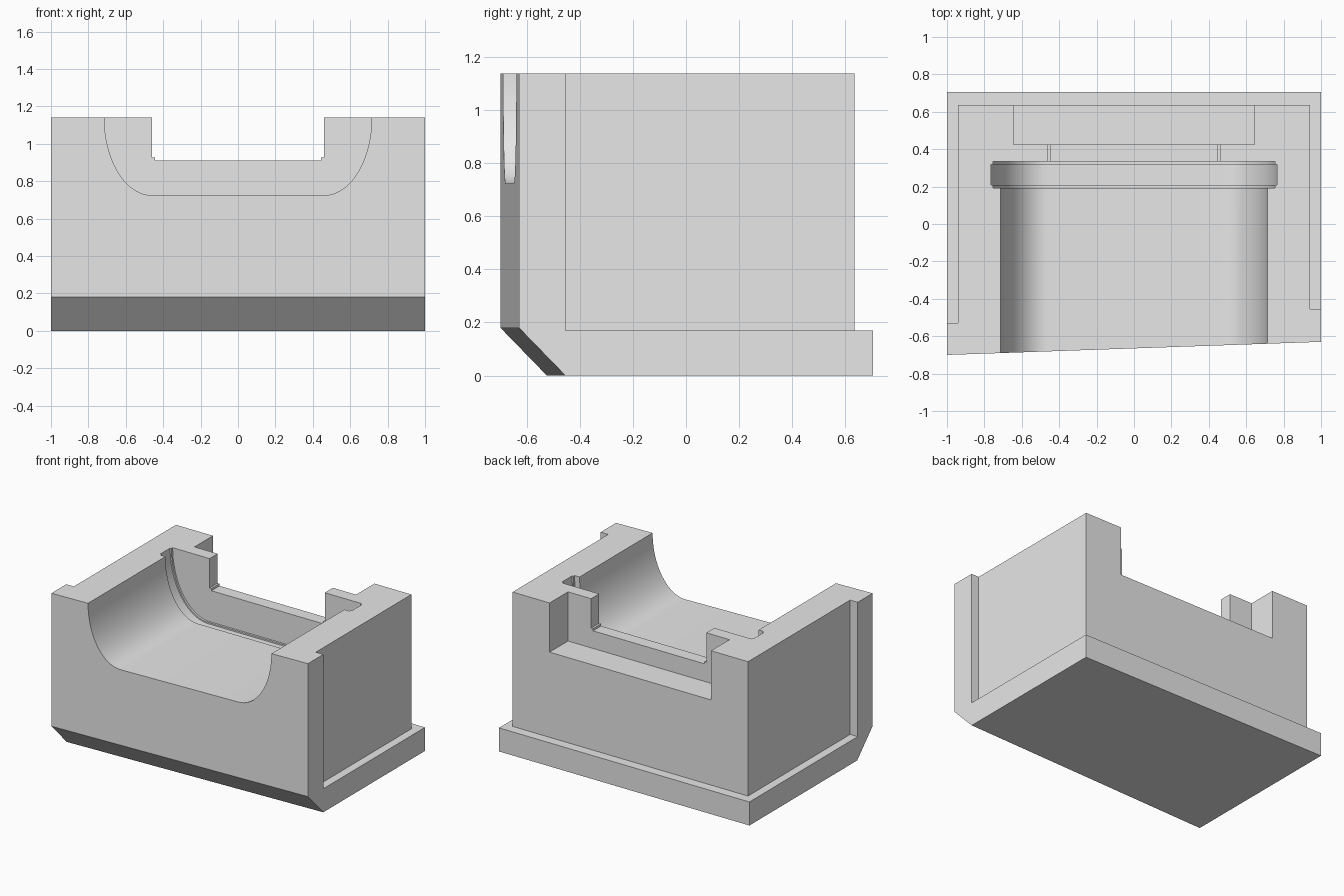
import bpy, bmesh, math

cube = bpy.data.objects.get("Cube")
if cube:
    bpy.data.objects.remove(cube, do_unlink=True)

TOP = 1.14
LEDGE = 0.17

grey = bpy.data.materials.new("light grey")
grey.use_nodes = True
grey.diffuse_color = (0.8, 0.8, 0.8, 1)
grey.node_tree.nodes["Principled BSDF"].inputs["Base Color"].default_value = (0.8, 0.8, 0.8, 1)


def loft(name, ring_a, ring_b):
    """Solid between two matching rings of points."""
    bm = bmesh.new()
    a = [bm.verts.new(p) for p in ring_a]
    b = [bm.verts.new(p) for p in ring_b]
    bm.faces.new(a)
    bm.faces.new(b[::-1])
    n = len(a)
    for i in range(n):
        j = (i + 1) % n
        bm.faces.new((a[j], a[i], b[i], b[j]))
    bmesh.ops.recalc_face_normals(bm, faces=bm.faces)
    mesh = bpy.data.meshes.new(name)
    bm.to_mesh(mesh)
    bm.free()
    obj = bpy.data.objects.new(name, mesh)
    bpy.context.collection.objects.link(obj)
    return obj


def along_y(name, profile, y0, y1):
    return loft(name, [(x, y0, z) for x, z in profile], [(x, y1, z) for x, z in profile])


def box(name, x0, x1, y0, y1, z0, z1):
    return along_y(name, [(x0, z0), (x1, z0), (x1, z1), (x0, z1)], y0, y1)


def mirrored(half):
    return half + [(-x, z) for x, z in reversed(half)]


def channel(name, grow, y0, y1):
    """U-shaped trough with elliptical lower corners."""
    half = [(0.715 + grow, TOP + 0.2)]
    steps = 20
    for i in range(steps + 1):
        t = math.pi / 2 * i / steps
        half.append((0.46 + (0.255 + grow) * math.cos(t),
                     TOP - (0.415 + grow) * math.sin(t)))
    return along_y(name, mirrored(half), y0, y1)


# Block with a slanted front and a chamfered lower front edge
def end_ring(x, shift):
    front = -0.70 + shift
    return [(x, front, 0.18), (x, front + 0.175, 0), (x, 0.705, 0),
            (x, 0.705, TOP), (x, front, TOP)]


body = loft("housing_block", end_ring(-1, 0), end_ring(1, 0.07))
body.data.materials.append(grey)

# Inner notch with a small step in its lower corners
notch = mirrored([(0.46, TOP + 0.2), (0.46, 0.928), (0.445, 0.928), (0.445, 0.912)])

cutters = [
    # Side and back setbacks above the base ledge
    box("right_setback", -1.2, -0.94, -0.53, 1, LEDGE, 2),
    box("left_setback", 0.94, 1.2, -0.455, 1, LEDGE, 2),
    box("back_setback", -1.3, 1.3, 0.635, 1.1, LEDGE, 2.1),
    # Main trough and the stepped groove at its end
    channel("trough", 0, -1, 0.26),
    channel("groove_lip", 0.04, 0.193, 0.333),
    channel("groove", 0.05, 0.208, 0.318),
    # Openings in the back wall
    along_y("wall_notch", notch, 0.3, 1),
    box("wall_recess", -0.645, 0.645, 0.425, 1.2, 0.785, 2.2),
]

bpy.ops.object.select_all(action='DESELECT')
bpy.context.view_layer.objects.active = body
body.select_set(True)
for cutter in cutters:
    cutter.hide_render = True
    mod = body.modifiers.new(cutter.name, 'BOOLEAN')
    mod.operation = 'DIFFERENCE'
    mod.solver = 'EXACT'
    mod.object = cutter
    bpy.ops.object.modifier_apply(modifier=mod.name)
for cutter in cutters:
    bpy.data.objects.remove(cutter, do_unlink=True)

bpy.ops.object.shade_smooth_by_angle(angle=math.radians(25))
